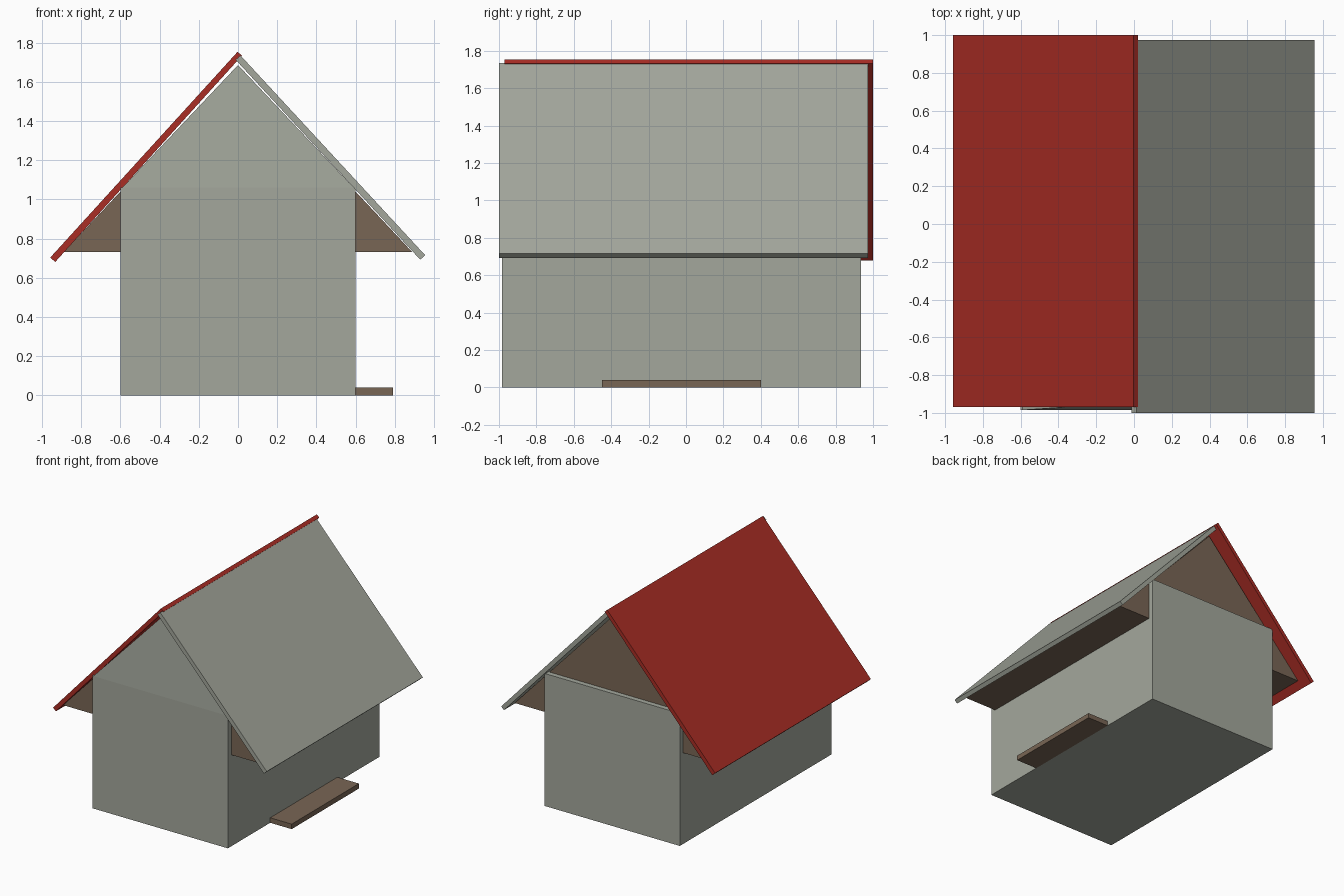
import bpy
import bmesh

if "Cube" in bpy.data.objects:
    bpy.data.objects.remove(bpy.data.objects["Cube"])


def material(name, rgb):
    m = bpy.data.materials.new(name)
    m.diffuse_color = (*rgb, 1.0)
    m.use_nodes = True
    m.node_tree.nodes["Principled BSDF"].inputs["Base Color"].default_value = m.diffuse_color
    return m


GREY = material("stone grey", (0.37, 0.39, 0.335))
RED = material("roof red", (0.40, 0.026, 0.018))
BROWN = material("wood brown", (0.19, 0.132, 0.09))


def loft(name, front, back, mat):
    """Closed solid between two matching loops of 3D points."""
    bm = bmesh.new()
    a = [bm.verts.new(p) for p in front]
    b = [bm.verts.new(p) for p in back]
    n = len(a)
    bm.faces.new(a)
    bm.faces.new(b[::-1])
    for i in range(n):
        j = (i + 1) % n
        bm.faces.new((a[j], a[i], b[i], b[j]))
    bmesh.ops.recalc_face_normals(bm, faces=bm.faces)
    mesh = bpy.data.meshes.new(name)
    bm.to_mesh(mesh)
    bm.free()
    mesh.materials.append(mat)
    ob = bpy.data.objects.new(name, mesh)
    bpy.context.collection.objects.link(ob)
    return ob


def prism(name, profile, y0, y1, mat):
    """Extrude an (x, z) profile along y."""
    return loft(name, [(x, y0, z) for x, z in profile],
                [(x, y1, z) for x, z in profile], mat)


def box(name, x0, x1, y0, y1, z0, z1, mat):
    return prism(name, [(x0, z0), (x1, z0), (x1, z1), (x0, z1)], y0, y1, mat)


# walls
box("walls", -0.6, 0.6, -0.985, 0.935, 0, 1.06, GREY)

# front gable, leaning back slightly towards the ridge
loft("front_gable",
     [(-0.59, -0.985, 1.06), (0.59, -0.985, 1.06), (0, -0.945, 1.685)],
     [(-0.59, -0.93, 1.06), (0.59, -0.93, 1.06), (0, -0.93, 1.685)], GREY)

# wooden attic filling the space under the roof
prism("attic", [(-0.89, 0.73), (0.89, 0.73), (0, 1.68)], -0.94, 0.895, BROWN)

# two roof slabs, the red one lapping over the ridge
prism("left_roof", [(-0.958, 0.703), (-0.933, 0.68), (0.02, 1.733), (-0.002, 1.753)],
      -0.97, 1.0, RED)
prism("right_roof", [(0.955, 0.715), (0.93, 0.692), (-0.012, 1.712), (0.012, 1.735)],
      -1.0, 0.973, GREY)

# doorstep on the right side
box("doorstep", 0.6, 0.79, -0.45, 0.40, 0, 0.04, BROWN)
